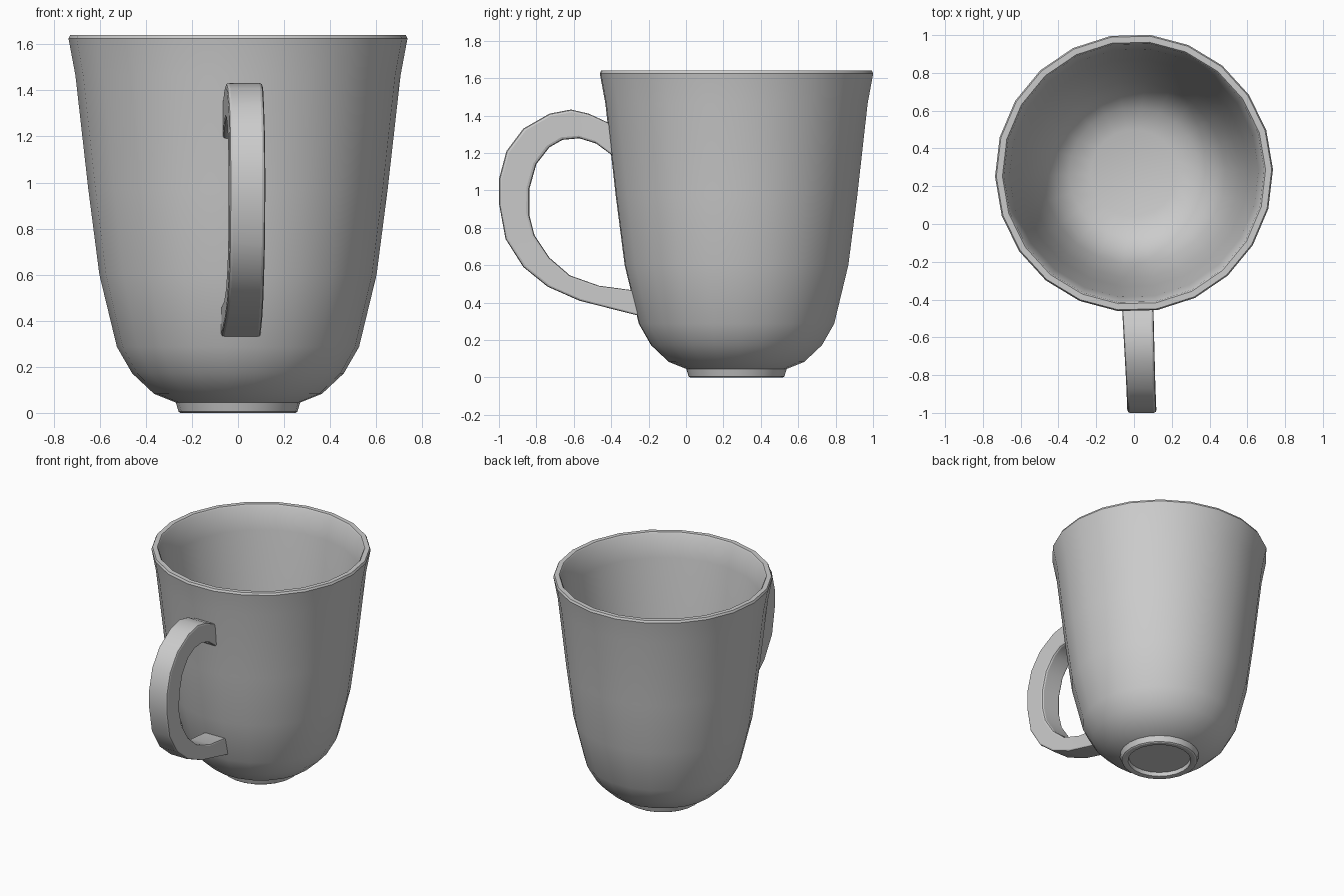
import bpy, math

if "Cube" in bpy.data.objects:
    bpy.data.objects.remove(bpy.data.objects["Cube"])

CY = 0.27      # cup axis offset in y
SIDES = 22
TURN = math.radians(1.5)


def make_object(name, verts, faces, angle):
    mesh = bpy.data.meshes.new(name)
    mesh.from_pydata(verts, [], faces)
    mesh.validate()
    obj = bpy.data.objects.new(name, mesh)
    bpy.context.collection.objects.link(obj)
    bpy.ops.object.select_all(action='DESELECT')
    obj.select_set(True)
    bpy.context.view_layer.objects.active = obj
    bpy.ops.object.shade_smooth_by_angle(angle=math.radians(angle))
    return obj


# Cup: one closed profile (radius, height), underside -> outside -> rim -> inside
profile = [(0.21, 0.03), (0.215, 0.003), (0.225, 0.0), (0.25, 0.0), (0.258, 0.005),
           (0.27, 0.045), (0.365, 0.083), (0.46, 0.172), (0.526, 0.287), (0.602, 0.6),
           (0.65, 0.97), (0.706, 1.465), (0.736, 1.625), (0.729, 1.64),
           (0.697, 1.64), (0.689, 1.63), (0.66, 1.465), (0.605, 0.97), (0.557, 0.6),
           (0.484, 0.31), (0.425, 0.2), (0.345, 0.125), (0.23, 0.09)]
verts, faces = [], []
for r, z in profile:
    for i in range(SIDES):
        a = TURN + 2 * math.pi * i / SIDES
        verts.append((r * math.cos(a), CY + r * math.sin(a), z))
for k in range(len(profile) - 1):
    for i in range(SIDES):
        j = (i + 1) % SIDES
        a, b = k * SIDES, (k + 1) * SIDES
        faces.append((a + i, a + j, b + j, b + i))
last = (len(profile) - 1) * SIDES
faces.append(tuple(reversed(range(SIDES))))           # underside recess
faces.append(tuple(range(last, last + SIDES)))        # inside floor
make_object("cup_body", verts, faces, 32)

# Handle: paired outer and inner curves (y, z), swept to a flat band
outer = [(-0.39, 1.35), (-0.52, 1.41), (-0.615, 1.432), (-0.73, 1.41), (-0.87, 1.33),
         (-0.96, 1.21), (-1.0, 1.06), (-1.0, 0.93), (-0.965, 0.74), (-0.87, 0.59),
         (-0.74, 0.485), (-0.57, 0.41), (-0.235, 0.325)]
inner = [(-0.385, 1.18), (-0.48, 1.25), (-0.57, 1.278), (-0.66, 1.27), (-0.73, 1.23),
         (-0.80, 1.14), (-0.838, 1.005), (-0.838, 0.87), (-0.81, 0.76), (-0.73, 0.64),
         (-0.62, 0.545), (-0.465, 0.49), (-0.265, 0.463)]
verts, faces = [], []
for o, n in zip(outer, inner):
    half = 0.077 + 0.015 * max(0.0, o[0] + 0.85)
    for (y, z), side in ((o, -1), (o, 1), (n, 1), (n, -1)):
        x = 0.042 - 0.04 * (y + 1.0)                  # slight turn about the cup
        verts.append((x + side * half, y, z))
for k in range(len(outer) - 1):
    for i in range(4):
        j = (i + 1) % 4
        faces.append((4 * k + i, 4 * k + 4 + i, 4 * k + 4 + j, 4 * k + j))
faces.append((0, 1, 2, 3))
e = 4 * (len(outer) - 1)
faces.append((e + 3, e + 2, e + 1, e))
handle = make_object("handle", verts, faces, 40)
bevel = handle.modifiers.new("soft_edges", 'BEVEL')
bevel.width = 0.014
bevel.segments = 2
bevel.limit_method = 'ANGLE'
bevel.angle_limit = math.radians(50)
# keep smooth-by-angle after the bevel
bpy.ops.object.modifier_apply(modifier=bevel.name)
bpy.ops.object.shade_smooth_by_angle(angle=math.radians(40))
